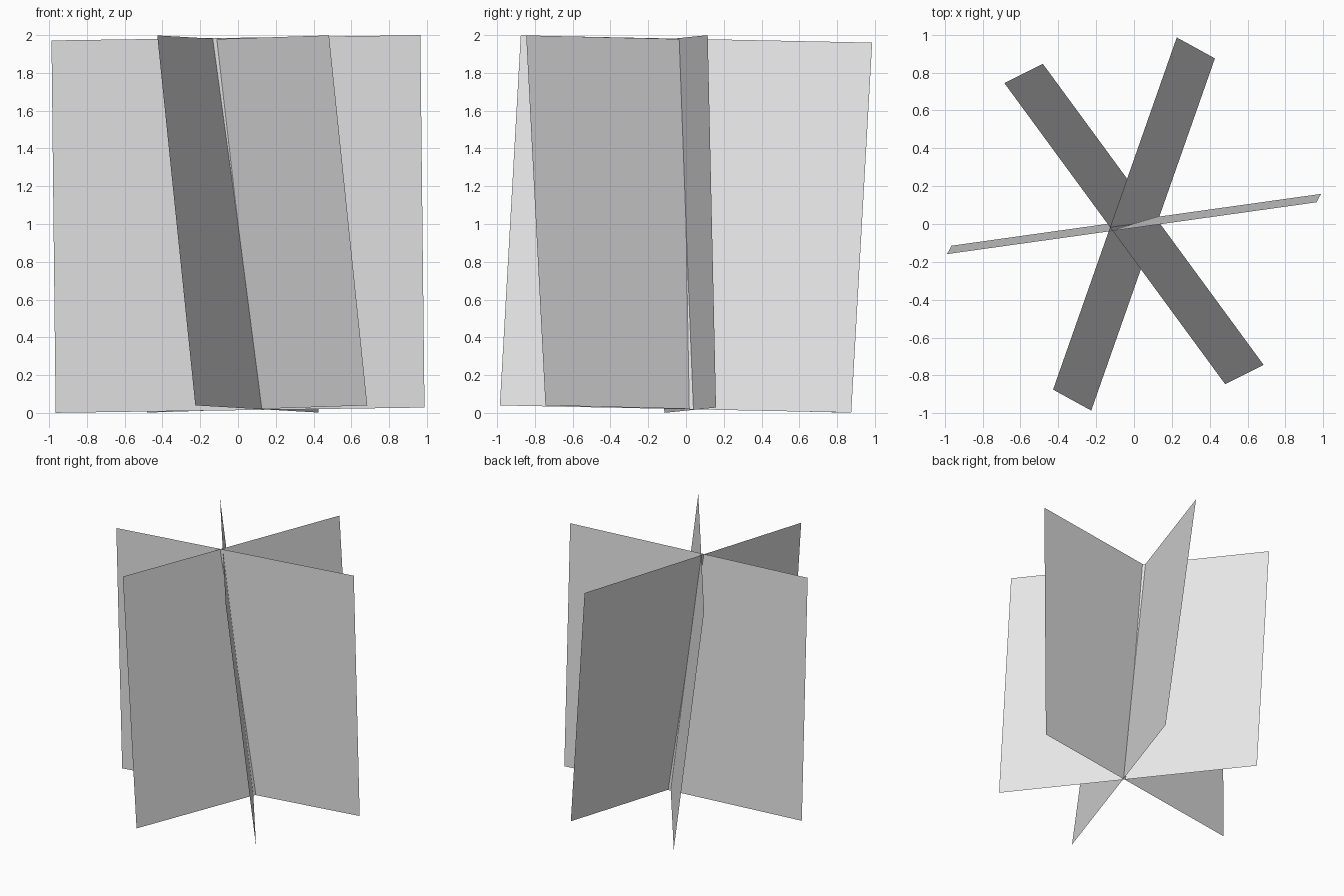
import bpy
from mathutils import Matrix, Vector

old = bpy.data.objects.get("Cube")
if old:
    bpy.data.objects.remove(old, do_unlink=True)

# One plain light grey for every card
grey = bpy.data.materials.new("light_grey")
grey.use_nodes = True
colour = (0.8, 0.8, 0.8, 1)
grey.diffuse_color = colour
grey.node_tree.nodes["Principled BSDF"].inputs["Base Color"].default_value = colour

SIDE = 1.972
CENTRE = Vector((0, 0, 1))


def card(name, across, up):
    """Square card through the centre, spanned by two directions."""
    across = Vector(across).normalized()
    up = Vector(up)
    up = (up - across * up.dot(across)).normalized()
    turn = Matrix((across, up, across.cross(up))).transposed().to_4x4()
    bpy.ops.mesh.primitive_plane_add(size=SIDE)
    obj = bpy.context.object
    obj.name = name
    obj.matrix_world = Matrix.Translation(CENTRE) @ turn
    obj.data.materials.append(grey)


# Three crossing cards, each leaning slightly its own way
card("wide_card", (0.977, 0.137, 0.014), (-0.011, -0.022, 0.985))
card("left_back_card", (0.327, 0.931, -0.019), (-0.102, 0.052, 0.98))
card("right_back_card", (-0.583, 0.795, -0.019), (-0.1, -0.053, 0.98))
